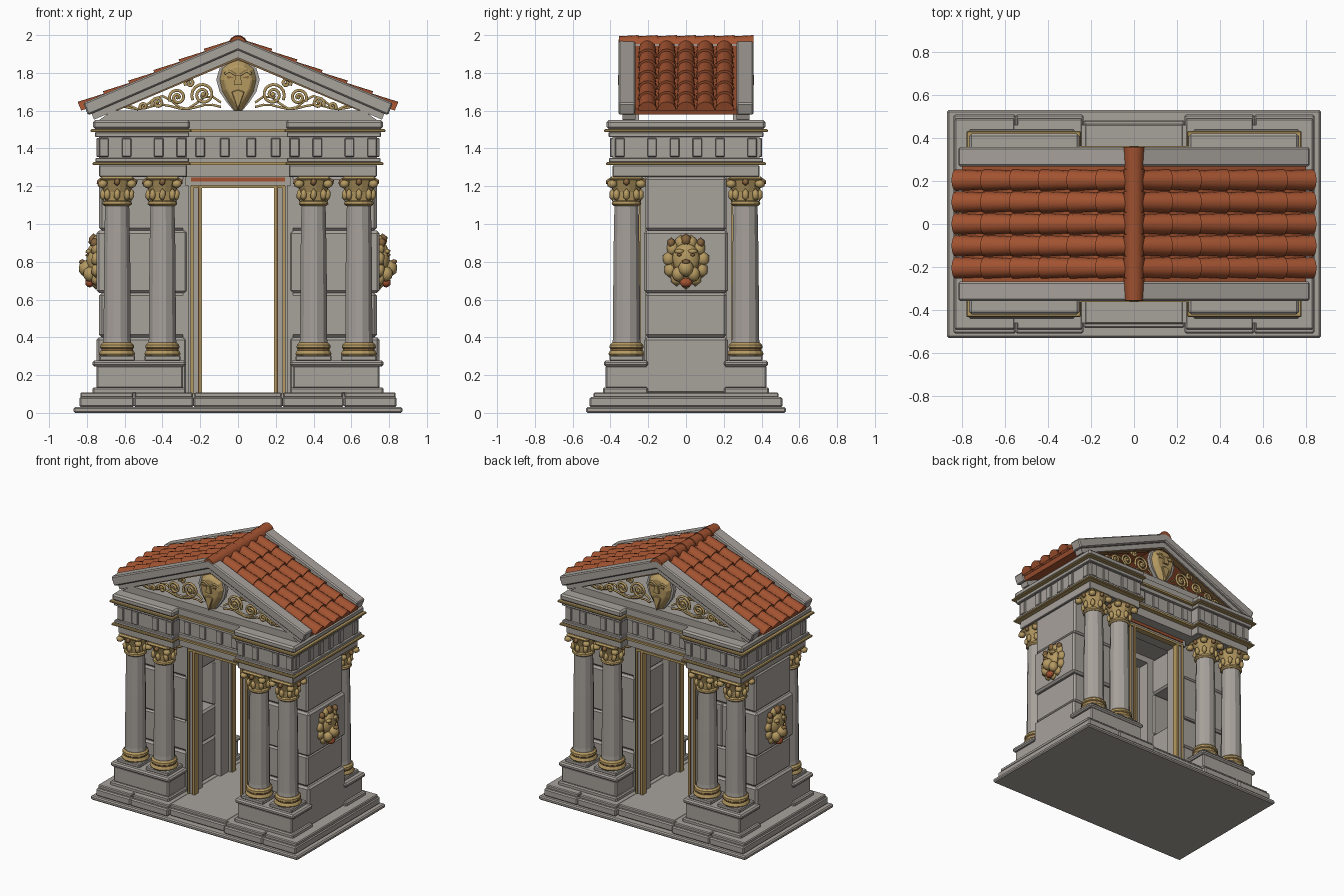
import bpy, bmesh, math
from mathutils import Vector

if "Cube" in bpy.data.objects:
    bpy.data.objects.remove(bpy.data.objects["Cube"])


def material(name, rgb):
    m = bpy.data.materials.new(name)
    m.use_nodes = True
    m.diffuse_color = (*rgb, 1)
    m.node_tree.nodes["Principled BSDF"].inputs["Base Color"].default_value = (*rgb, 1)
    return m


STONE = material("warm grey stone", (0.39, 0.36, 0.33))
GOLD = material("aged gold", (0.46, 0.32, 0.12))
BRONZE = material("dark bronze", (0.24, 0.13, 0.05))
TILE = material("terracotta", (0.36, 0.085, 0.03))


def finish(name, bm, mat, smooth=False, bevel=0):
    bmesh.ops.recalc_face_normals(bm, faces=bm.faces)
    for f in bm.faces:
        f.smooth = smooth
    me = bpy.data.meshes.new(name)
    bm.to_mesh(me)
    bm.free()
    me.materials.append(mat)
    ob = bpy.data.objects.new(name, me)
    bpy.context.collection.objects.link(ob)
    if bevel:
        b = ob.modifiers.new("worn edges", "BEVEL")
        b.width = bevel
        b.segments = 1
    return ob


def box(name, x, y, z, mat=STONE, bevel=0):
    """Box from three (low, high) ranges."""
    bm = bmesh.new()
    bmesh.ops.create_cube(bm, size=1)
    for v in bm.verts:
        v.co = [sum(r) / 2 + c * (r[1] - r[0]) for r, c in zip((x, y, z), v.co)]
    return finish(name, bm, mat, bevel=bevel)


def span(a, b, s):
    return (a, b) if s > 0 else (-b, -a)


def lathe(name, profile, x, y, mat, sides=16, smooth=False):
    """Turn (radius, height) points around an upright axis."""
    bm = bmesh.new()
    rings = [[bm.verts.new((x + r * math.cos(math.tau * (i + .5) / sides),
                            y + r * math.sin(math.tau * (i + .5) / sides), z))
              for i in range(sides)] for r, z in profile]
    for a, b in zip(rings, rings[1:]):
        for i in range(sides):
            j = (i + 1) % sides
            bm.faces.new((a[i], a[j], b[j], b[i]))
    bm.faces.new(rings[0])
    bm.faces.new(rings[-1])
    return finish(name, bm, mat, smooth)


def prism(name, pts, y0, y1, mat, bevel=0, shrink=1, centre=(0, 0)):
    """Extrude an x-z outline along y, optionally tapering the far end."""
    bm = bmesh.new()
    cx, cz = centre
    a = [bm.verts.new((x, y0, z)) for x, z in pts]
    b = [bm.verts.new((cx + (x - cx) * shrink, y1, cz + (z - cz) * shrink)) for x, z in pts]
    for i in range(len(a)):
        j = (i + 1) % len(a)
        bm.faces.new((a[i], a[j], b[j], b[i]))
    bm.faces.new(a)
    bm.faces.new(b)
    return finish(name, bm, mat, bevel=bevel)


def blob(name, loc, scale, mat, detail=2, smooth=True):
    bm = bmesh.new()
    bmesh.ops.create_icosphere(bm, subdivisions=detail, radius=1)
    for v in bm.verts:
        v.co = [l + c * s for l, c, s in zip(loc, v.co, scale)]
    return finish(name, bm, mat, smooth)


def wire(name, pts, radius, mat):
    cu = bpy.data.curves.new(name, "CURVE")
    cu.dimensions = "3D"
    cu.bevel_depth = radius
    cu.bevel_resolution = 1
    sp = cu.splines.new("POLY")
    sp.points.add(len(pts) - 1)
    for p, co in zip(sp.points, pts):
        p.co = (*co, 1)
    cu.materials.append(mat)
    bpy.context.collection.objects.link(bpy.data.objects.new(name, cu))


def barrel(bm, start, end, side, up, r0, r1):
    """Half-round roof tile with closed ends, added to bm."""
    arcs = []
    for p, r in ((start, r0), (end, r1)):
        arcs.append([p + side * r * math.cos(math.pi * k / 8) + up * r * math.sin(math.pi * k / 8)
                     for k in range(9)])
    a, b = [[bm.verts.new(c) for c in arc] for arc in arcs]
    for k in range(8):
        bm.faces.new((a[k], a[k + 1], b[k + 1], b[k])).smooth = True
    for arc in arcs:
        bm.faces.new([bm.verts.new(c) for c in arc])


BOTH = (-1, 1)

# Stepped base, with the upper step laid in blocks
box("base_slab", (-.87, .87), (-.53, .53), (0, .03), bevel=.008)
cuts = (-.84, -.55, -.235, .235, .56, .84)
for i, (a, b) in enumerate(zip(cuts, cuts[1:])):
    depth = .485 if i == 2 else .51
    box("base_step", (a, b), (-depth, depth), (.03, .085), bevel=.008)
    box("base_top", (a + .005, b - .005), (-depth + .02, depth - .02), (.08, .108), bevel=.006)
box("floor", (-.82, .82), (-.46, .46), (.08, .106))

# Wall piers in courses of stone; one inner wall has a niche
rows = (.10, .40, .635, .965, 1.25)
for s in BOTH:
    for i, (a, b) in enumerate(zip(rows, rows[1:])):
        out, dep = ((.75, .222), (.735, .215))[i % 2]
        if s < 0 and i == 2:
            box("niche_back", span(.45, out, s), (-dep, dep), (a, b), bevel=.014)
            for t in BOTH:
                box("niche_side", span(.27, .46, s), span(.10, dep, t), (a, b), bevel=.01)
        else:
            box("wall_course", span(.27, out, s), (-dep, dep), (a, b), bevel=.014)
    for t in BOTH:
        box("door_jamb", span(.22, .29, s), span(.11, .215, t), (.10, 1.25))
        # Door frame with gilded edges
        box("frame_post", span(.20, .262, s), span(.20, .24, t), (.10, 1.22))
        for x0, w, m in ((.19, .014, GOLD), (.205, .006, BRONZE), (.235, .016, GOLD)):
            box("frame_edge", span(x0, x0 + w, s), span(.205, .25, t), (.105, 1.20), m)
for t in BOTH:
    box("door_lintel", (-.28, .28), span(.11, .24, t), (1.205, 1.25))
    box("lintel_gilding", (-.25, .25), span(.205, .25, t), (1.19, 1.207), GOLD)
    box("lintel_rust", (-.25, .25), span(.24, .247, t), (1.225, 1.245), TILE)


def column(x, y):
    box("column_plinth", (x - .095, x + .095), (y - .09, y + .09), (.275, .305), bevel=.006)
    lathe("column_foot", [(.09, .30), (.098, .312), (.09, .328), (.08, .335), (.092, .345),
                          (.09, .36), (.078, .372)], x, y, GOLD)
    lathe("column_foot_groove", [(.0855, .329), (.0855, .341)], x, y, BRONZE)
    lathe("column_shaft", [(.078, .36), (.074, .40), (.072, .8), (.066, 1.11)], x, y, STONE, 12)
    lathe("capital_bell", [(.068, 1.095), (.08, 1.105), (.078, 1.118), (.066, 1.125),
                           (.07, 1.17), (.092, 1.23)], x, y, GOLD)
    for k in range(8):
        a = math.tau * k / 8
        c, s = math.cos(a), math.sin(a)
        blob("capital_leaf", (x + .074 * c, y + .074 * s, 1.155), (.019, .019, .034), GOLD, 1)
        if k % 2:
            blob("capital_volute", (x + .108 * c, y + .108 * s, 1.212), (.03, .03, .025), GOLD, 1)
        else:
            blob("capital_flower", (x + .092 * c, y + .092 * s, 1.222), (.018, .018, .02), BRONZE, 1)
    box("capital_top", (x - .09, x + .09), (y - .09, y + .09), (1.228, 1.252), GOLD, .01)


# Pedestals carrying pairs of columns
for s in BOTH:
    for t in BOTH:
        box("pedestal_foot", span(.275, .77, s), span(.20, .44, t), (.10, .135), bevel=.008)
        box("pedestal_body", span(.29, .75, s), span(.20, .425, t), (.13, .25), bevel=.008)
        box("pedestal_cap", span(.275, .77, s), span(.20, .435, t), (.245, .278), bevel=.01)
        for x in (.40, .64):
            column(s * x, t * .315)

# Entablature: stacked bands, projecting over the columns
bands = ((1.25, 1.312, 0, STONE, .004), (1.312, 1.327, .035, GOLD, .004), (1.327, 1.35, .02, STONE, .004),
         (1.35, 1.46, 0, STONE, 0), (1.46, 1.487, .022, STONE, .004), (1.487, 1.502, .045, GOLD, .004),
         (1.502, 1.55, .033, STONE, .012))
for a, b, g, m, bev in bands:
    for s in BOTH:
        box("entablature_end", span(.27 - g / 2, .735 + g, s), (-.388 - g, .388 + g), (a, b), m, bev)
    box("entablature_centre", (-.28, .28), (-.318 - g, .318 + g), (a, b), m)

# Raised blocks along the frieze
for s in BOTH:
    for x in (.30, .42, .59, .71):
        for t in BOTH:
            box("frieze_block", span(x - .025, x + .025, s), span(.38, .402, t), (1.355, 1.455), bevel=.004)
    for y in (-.35, -.18, -.06, .06, .18, .35):
        box("frieze_block", span(.73, .75, s), (y - .025, y + .025), (1.355, 1.455), bevel=.004)
    for x in (-.2, -.07, .07, .2):
        box("frieze_block", (x - .025, x + .025), span(.31, .332, s), (1.355, 1.455), bevel=.004)


def chevron(name, half, top, drop, y0, y1, mat, bevel=0):
    low = top - .42 * half
    prism(name, [(-half, low), (0, top), (half, low), (half - drop * .4, low - drop),
                 (0, top - drop), (drop * .4 - half, low - drop)], y0, y1, mat, bevel)


# Open pediments with raking cornices
for t in BOTH:
    chevron("raking_cornice", .82, 1.985, .065, t * .268, t * .358, STONE, .008)
    chevron("raking_moulding", .78, 1.925, .045, t * .268, t * .335, STONE)
    chevron("raking_gilding", .70, 1.882, .012, t * .28, t * .325, BRONZE)
    prism("pediment_sill", [(-.74, 1.548), (.74, 1.548), (.66, 1.602), (-.66, 1.602)],
          t * .25, t * .335, STONE)

    # Scrollwork
    for s in BOTH:
        for cx, cz, r, turns in ((.185, 1.685, .062, 2), (.32, 1.67, .045, 1.7), (.425, 1.64, .032, 1.5),
                                 (.255, 1.745, .026, 1.3), (.50, 1.622, .02, 1.2)):
            n = 30
            pts = []
            for k in range(n + 1):
                q = r * (1 - .85 * k / n)
                a = -.5 + math.tau * turns * k / n
                pts.append((s * (cx + q * math.cos(a)), t * .305, cz + q * math.sin(a)))
            wire("scroll", pts, .009, GOLD)
            blob("scroll_eye", (s * cx, t * .305, cz), (r * .25, .015, r * .25), GOLD, 1)
        for rise in (.035, .012):
            wire("scroll_stem", [(s * (.09 + .53 * k / 12), t * .30, 1.608 + rise * (1 + math.sin(k * 1.1)))
                                 for k in range(13)], .007, GOLD)

    # Bearded mask
    half = [(.04, 1.862), (.085, 1.825), (.10, 1.765), (.085, 1.70), (.05, 1.64)]
    face = [(0, 1.87), *half, (0, 1.57), *[(-x, z) for x, z in reversed(half)]]
    prism("mask_backing", [(x * 1.15, 1.76 + (z - 1.76) * .99) for x, z in face], t * .28, t * .31, STONE)
    prism("mask_face", face, t * .305, t * .345, GOLD, .006, .72, (0, 1.75))
    prism("mask_nose", [(-.012, 1.79), (.012, 1.79), (.022, 1.735), (-.022, 1.735)], t * .34, t * .36, GOLD)
    prism("mask_beard", [(-.035, 1.70), (0, 1.712), (.035, 1.70), (0, 1.60)], t * .33, t * .357, GOLD, .004)
    for s in BOTH:
        prism("mask_eye", [(s * .02, 1.775), (s * .06, 1.785), (s * .055, 1.77)], t * .34, t * .348, BRONZE)
        wire("mask_brow", [(s * .014, t * .345, 1.79), (s * .045, t * .345, 1.81), (s * .07, t * .34, 1.795)],
             .007, GOLD)

# Tiled roof: five rows of overlapping barrel tiles each side
chevron("roof_deck", .80, 1.945, .03, -.275, .275, TILE)
bm = bmesh.new()
count = 6
for s in BOTH:
    down = Vector((s, 0, -.42)).normalized()
    up = Vector((s * .42, 0, 1)).normalized()
    top = Vector((s * .02, 0, 1.932))
    step = .87 / count
    for row in range(5):
        y = Vector((0, (row - 2) * .102, 0))
        for i in range(count):
            p = top + y + down * step * i
            barrel(bm, p - down * .01, p + down * (step + .005) + up * .008, Vector((0, 1, 0)), up, .043, .05)
for i in range(7):
    y = -.355 + .71 * i / 7
    barrel(bm, Vector((0, y, 1.95)), Vector((0, y + .104, 1.95)), Vector((1, 0, 0)), Vector((0, 0, 1)), .044, .05)
me = bpy.data.meshes.new("roof_tiles")
bm.to_mesh(me)
bm.free()
me.materials.append(TILE)
bpy.context.collection.objects.link(bpy.data.objects.new("roof_tiles", me))

# Lion heads on the side walls
for s in BOTH:
    def part(name, x, y, z, scale, mat=GOLD, detail=2):
        blob("lion_" + name, (s * x, y, z), scale, mat, detail)
    part("mane", .74, 0, .80, (.04, .11, .125), BRONZE)
    for k in range(11):
        a = math.tau * (k + .25) / 11
        part("mane_lock", .752, .092 * math.cos(a), .80 + .105 * math.sin(a), (.028, .036, .042), GOLD, 1)
    part("head", .76, 0, .815, (.045, .075, .09))
    part("muzzle", .80, 0, .765, (.045, .042, .045))
    part("nose", .825, 0, .80, (.02, .024, .014), BRONZE, 1)
    part("tongue", .785, 0, .69, (.025, .034, .026), TILE)
    part("forelock", .765, 0, .915, (.03, .03, .035), BRONZE, 1)
    for t in BOTH:
        part("brow", .79, t * .035, .855, (.02, .03, .014), GOLD, 1)
        part("eye", .797, t * .035, .836, (.012, .014, .008), BRONZE, 1)
        part("ear", .76, t * .078, .90, (.025, .022, .028), BRONZE, 1)
        part("jowl", .785, t * .04, .735, (.035, .035, .04))
